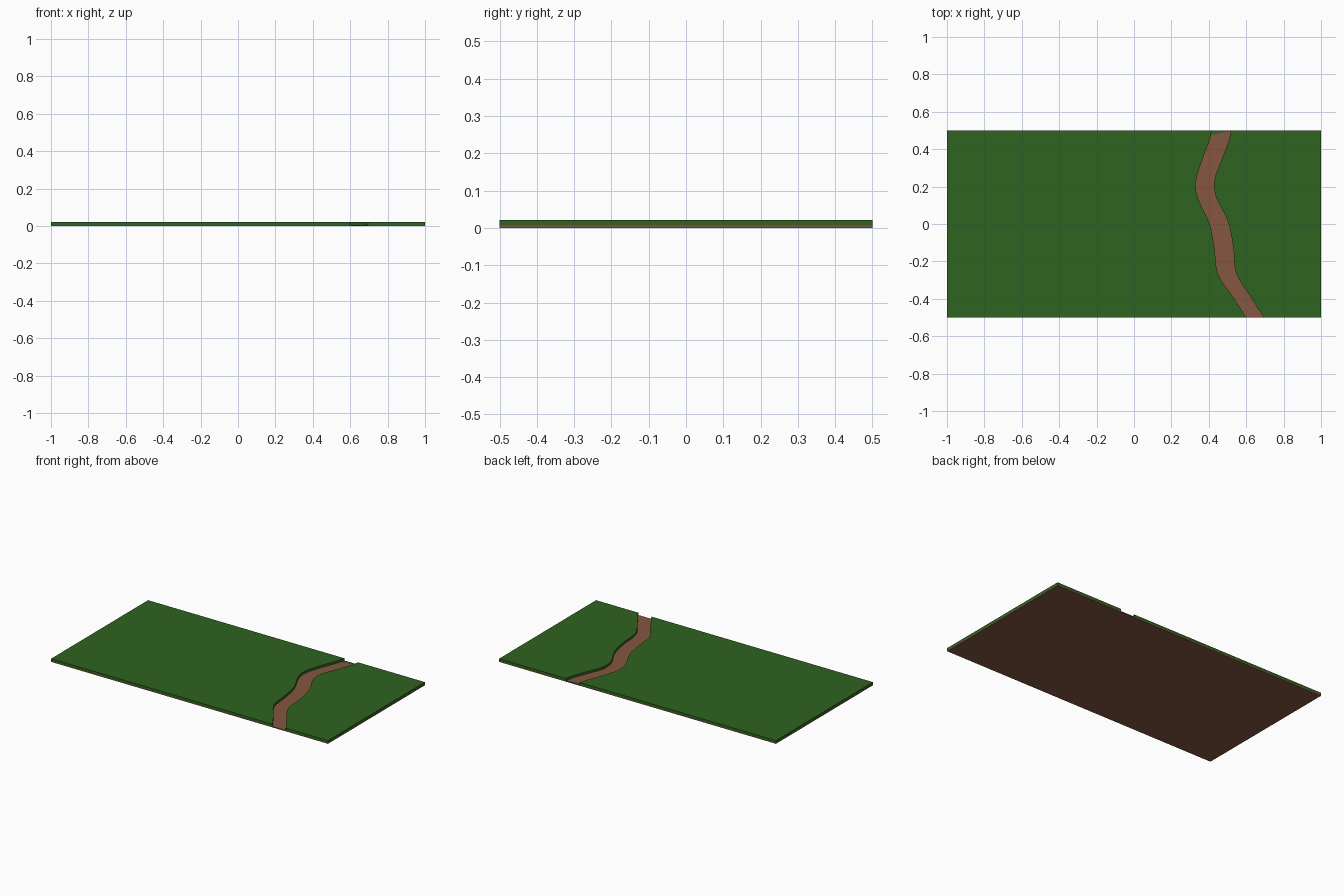
import bpy, bmesh
from mathutils import Vector
from mathutils.geometry import interpolate_bezier

if "Cube" in bpy.data.objects:
    bpy.data.objects.remove(bpy.data.objects["Cube"])

TOP, FLOOR = 0.021, 0.006


def material(name, color):
    m = bpy.data.materials.new(name)
    m.diffuse_color = (*color, 1)
    m.use_nodes = True
    m.node_tree.nodes["Principled BSDF"].inputs["Base Color"].default_value = m.diffuse_color
    return m


GREEN = material("grass", (0.028, 0.125, 0.014))
BROWN = material("dirt", (0.235, 0.095, 0.052))
DARK = material("soil", (0.235, 0.095, 0.052))


def prism(name, outline, z0, z1, mat):
    """Extrude a counter-clockwise xy outline from z0 to z1."""
    bm = bmesh.new()
    face = bm.faces.new([bm.verts.new((x, y, z0)) for x, y in outline])
    ext = bmesh.ops.extrude_face_region(bm, geom=[face])
    verts = [v for v in ext["geom"] if isinstance(v, bmesh.types.BMVert)]
    bmesh.ops.translate(bm, verts=verts, vec=(0, 0, z1 - z0))
    bmesh.ops.recalc_face_normals(bm, faces=bm.faces)
    mesh = bpy.data.meshes.new(name)
    bm.to_mesh(mesh)
    bm.free()
    mesh.materials.append(mat)
    ob = bpy.data.objects.new(name, mesh)
    bpy.context.collection.objects.link(ob)
    return ob


def smooth(points, steps=5):
    """Smooth bank line through the given points."""
    p = [Vector((x, y, 0)) for x, y in points]
    tan = [(p[min(i + 1, len(p) - 1)] - p[max(i - 1, 0)]) / 6 for i in range(len(p))]
    out = []
    for i in range(len(p) - 1):
        seg = interpolate_bezier(p[i], p[i] + tan[i], p[i + 1] - tan[i + 1], p[i + 1], steps)
        out += [(v.x, v.y) for v in seg[:-1]]
    return out + [points[-1]]


# Banks of the winding path, front to back
left = smooth([(0.60, -0.50), (0.53, -0.39), (0.45, -0.27), (0.43, -0.13), (0.405, 0.0),
               (0.345, 0.13), (0.33, 0.22), (0.36, 0.33), (0.405, 0.45), (0.41, 0.475)])
right = smooth([(0.695, -0.50), (0.62, -0.385), (0.545, -0.26), (0.53, -0.12), (0.50, 0.02),
                (0.44, 0.14), (0.43, 0.235), (0.465, 0.335), (0.505, 0.44), (0.517, 0.495)])

# Soil slab under everything
prism("soil_base", [(-1, -0.5), (1, -0.5), (1, 0.5), (-1, 0.5)], 0, FLOOR, DARK)

# Grass layer on either side of the path
prism("grass_left", [(-1, -0.5)] + left + [(0.418, 0.5), (-1, 0.5)], FLOOR, TOP, GREEN)
prism("grass_right", [(1, 0.5), (0.52, 0.5)] + right[::-1] + [(1, -0.5)], FLOOR, TOP, GREEN)

# Small patch of grass past the end of the path
prism("grass_patch", [left[-1], right[-1], (0.52, 0.5), (0.418, 0.5)], FLOOR, FLOOR + 0.0005, GREEN)
